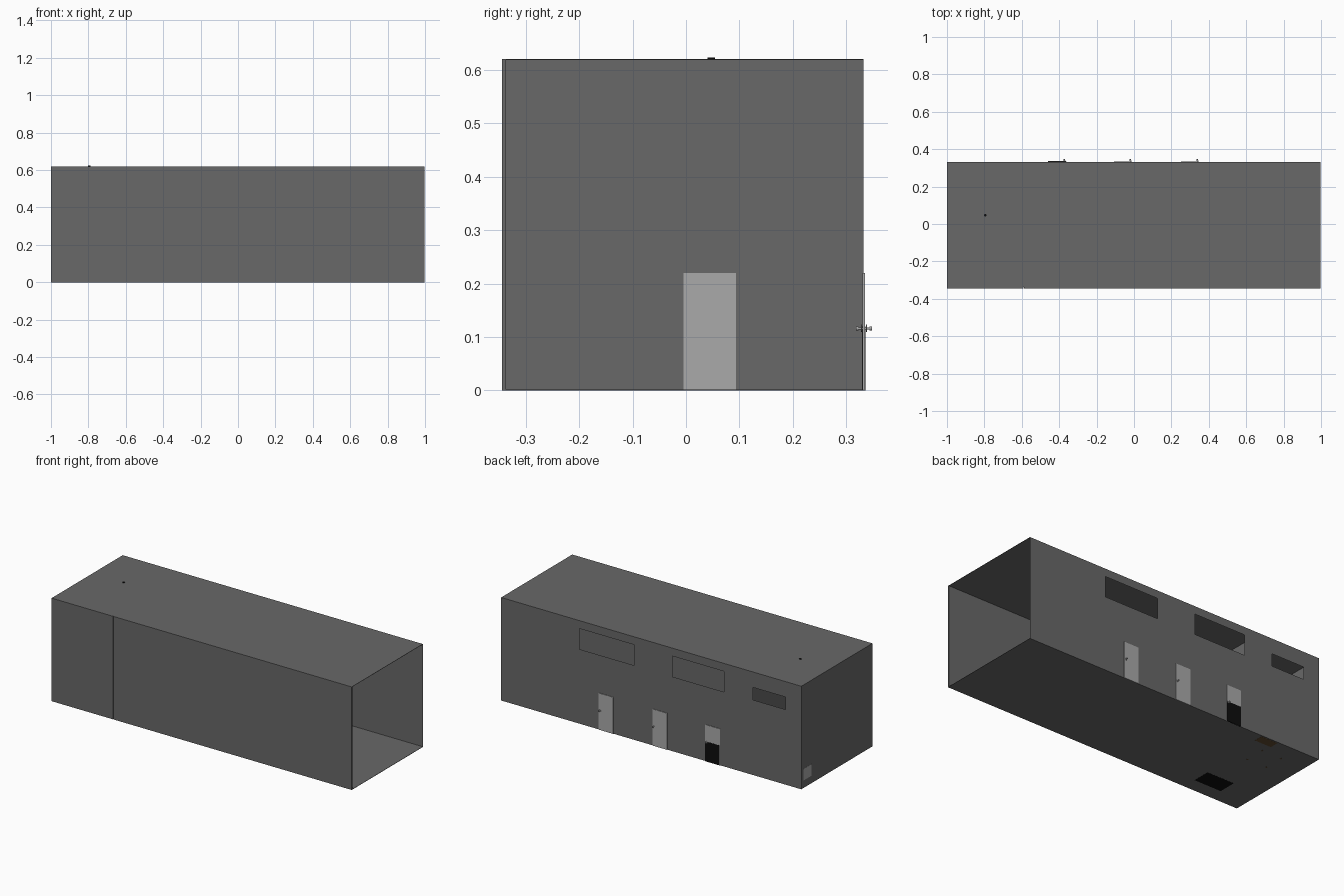
import bpy, bmesh, math
from mathutils import Matrix

if "Cube" in bpy.data.objects:
    bpy.data.objects.remove(bpy.data.objects["Cube"])

X0, X1, Y0, Y1, H = -1.0, 0.998, -0.337, 0.332, 0.62
PX = -0.59            # partition position


def material(name, rgb):
    m = bpy.data.materials.new(name)
    m.diffuse_color = (*rgb, 1)
    m.use_nodes = True
    m.node_tree.nodes["Principled BSDF"].inputs["Base Color"].default_value = m.diffuse_color
    return m


WALL = material("wall_grey", (0.14, 0.14, 0.14))
DOOR = material("door_grey", (0.40, 0.40, 0.40))
BLACK = material("black", (0.004, 0.004, 0.004))
BROWN = material("brown", (0.12, 0.07, 0.03))


def finish(name, bm, mat):
    me = bpy.data.meshes.new(name)
    bm.to_mesh(me)
    bm.free()
    me.materials.append(mat)
    ob = bpy.data.objects.new(name, me)
    bpy.context.collection.objects.link(ob)
    return ob


def add_box(bm, lo, hi):
    c = [(a + b) / 2 for a, b in zip(lo, hi)]
    s = [b - a for a, b in zip(lo, hi)]
    bmesh.ops.create_cube(bm, size=1, matrix=Matrix.Translation(c) @ Matrix.Diagonal((*s, 1)))


def box(name, lo, hi, mat):
    bm = bmesh.new()
    add_box(bm, lo, hi)
    return finish(name, bm, mat)


def pierced_wall(name, u0, u1, openings, place, mat):
    """Thin wall on a grid in (u, z), leaving out cells inside any opening."""
    bm = bmesh.new()
    us = sorted({u0, u1, *[v for o in openings for v in o[:2]]})
    zs = sorted({0, H, *[v for o in openings for v in o[2:]]})
    for a, b in zip(us, us[1:]):
        for c, d in zip(zs, zs[1:]):
            mu, mz = (a + b) / 2, (c + d) / 2
            if any(o[0] < mu < o[1] and o[2] < mz < o[3] for o in openings):
                continue
            bm.faces.new([bm.verts.new(place(u, z)) for u, z in ((a, c), (b, c), (b, d), (a, d))])
    bmesh.ops.remove_doubles(bm, verts=bm.verts, dist=1e-5)
    bmesh.ops.dissolve_limit(bm, angle_limit=0.01, verts=bm.verts, edges=bm.edges)
    return finish(name, bm, mat)


# Shell: floor, roof, left end, front wall in two panels; right end stays open
box("floor", (X0, Y0, 0), (X1, Y1, 0.002), WALL)
box("roof", (X0, Y0, H - 0.002), (X1, Y1, H), WALL)
box("left_wall", (X0, Y0, 0), (X0 + 0.002, Y1, H), WALL)
box("front_wall_room", (X0, -0.344, 0), (PX - 0.001, Y0, H), WALL)
box("front_wall_hall", (PX + 0.001, -0.344, 0), (X1, Y0, H), WALL)

# Back wall with three high windows
windows = [(0.115, 0.475, 0.448, 0.572), (-0.487, -0.143, 0.448, 0.572), (-0.895, -0.677, 0.452, 0.527)]
pierced_wall("back_wall", X0, X1, windows, lambda u, z: (u, Y1, z), WALL)

# Partition of the small room, with its door
box("partition", (PX - 0.001, Y0, 0), (PX + 0.001, Y1, H), WALL)
box("partition_door", (PX - 0.003, -0.005, 0), (PX + 0.003, 0.094, 0.22), DOOR)


def knob(name, x, y, z):
    """Double-sided door knob along y: spindle, two roses, two ball grips."""
    bm = bmesh.new()
    rot = Matrix.Rotation(math.pi / 2, 4, 'X')
    for dy, r, depth in ((0, 0.0022, 0.026), (0.0045, 0.007, 0.002), (-0.0045, 0.007, 0.002),
                         (0.0125, 0.0038, 0.005), (-0.0125, 0.0038, 0.005)):
        bmesh.ops.create_cone(bm, cap_ends=True, segments=12, radius1=r, radius2=r, depth=depth,
                              matrix=Matrix.Translation((x, y + dy, z)) @ rot)
    finish(name, bm, DOOR)


# Back doors
for i, x in enumerate((-0.46, -0.108, 0.25)):
    box(f"back_door_{i}", (x, Y1 - 0.002, 0), (x + 0.098, Y1 + 0.003, 0.22), DOOR)
    knob(f"door_knob_{i}", x + 0.088, Y1 + 0.001, 0.116)
box("door_kick_panel", (-0.459, Y1 - 0.003, 0.0), (-0.363, Y1 + 0.0036, 0.12), BLACK)

# Ceiling lamp of the small room, its rod just breaking through the roof
bm = bmesh.new()
for z, r, d in ((H - 0.024, 0.007, 0.054), (H - 0.06, 0.02, 0.02)):
    bmesh.ops.create_cone(bm, cap_ends=True, segments=16, radius1=r, radius2=r, depth=d,
                          matrix=Matrix.Translation((-0.795, 0.047, z)))
finish("ceiling_lamp", bm, BLACK)

# Small room furniture: low black bench, brown cabinet, table, chair touching the left wall
box("bench", (-0.816, -0.258, -0.0005), (-0.636, -0.151, 0.05), BLACK)
box("cabinet", (-0.72, 0.27, -0.0005), (-0.61, 0.325, 0.1), BROWN)
bm = bmesh.new()
add_box(bm, (-0.85, 0.08, 0.075), (-0.7, 0.22, 0.082))
for x in (-0.845, -0.715):
    for y in (0.085, 0.205):
        add_box(bm, (x, y, -0.0005), (x + 0.01, y + 0.01, 0.075))
finish("table", bm, BROWN)
bm = bmesh.new()
add_box(bm, (-1.0008, 0.235, 0.045), (-0.995, 0.31, 0.115))
add_box(bm, (-0.997, 0.235, 0.045), (-0.93, 0.31, 0.052))
for x in (-0.995, -0.938):
    for y in (0.237, 0.302):
        add_box(bm, (x, y, 0.002), (x + 0.006, y + 0.006, 0.046))
finish("chair", bm, DOOR)
